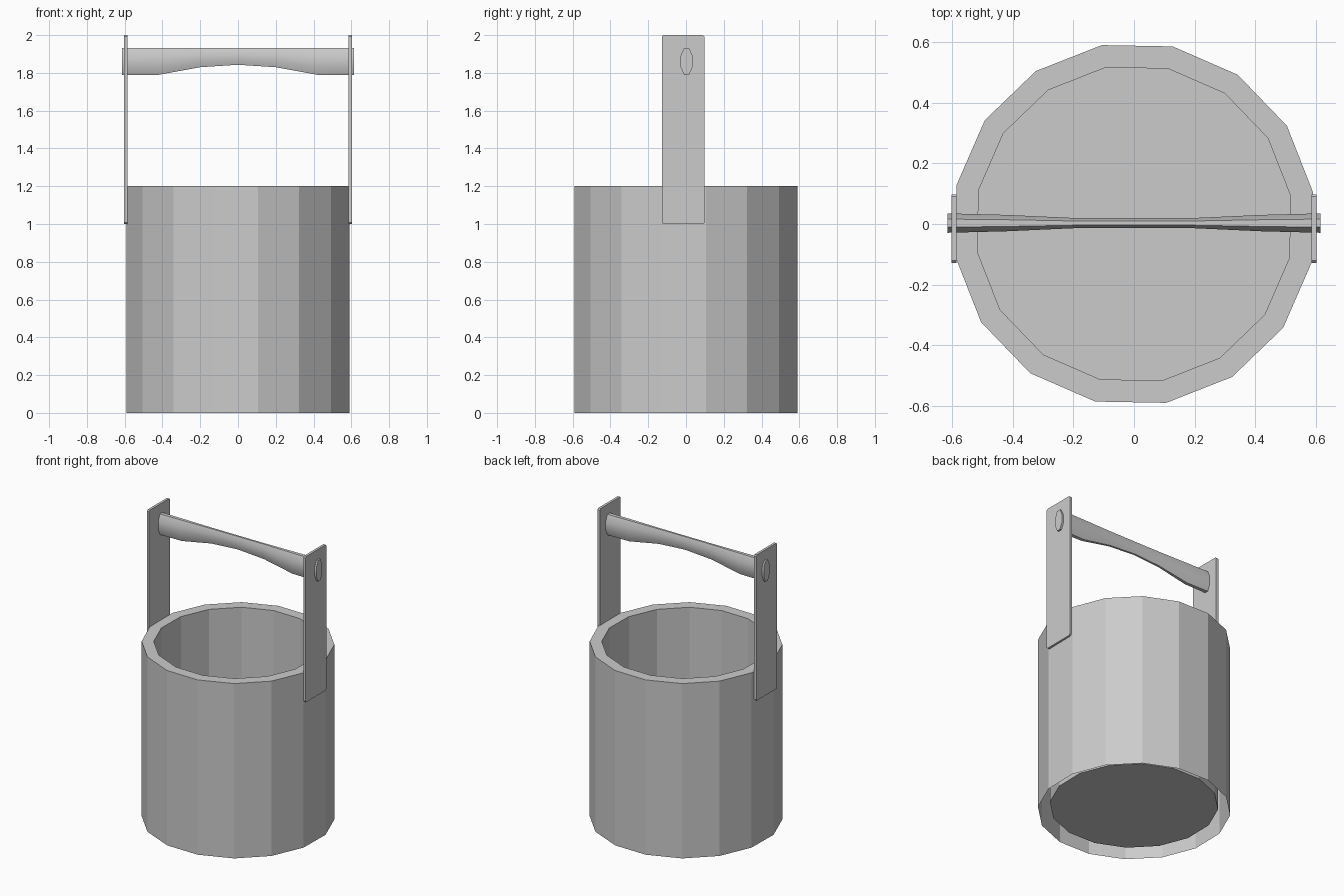
import bpy, bmesh, math

if "Cube" in bpy.data.objects:
    bpy.data.objects.remove(bpy.data.objects["Cube"])

SIDES = 16
TURN = math.radians(10.2)


def finish(name, bm):
    me = bpy.data.meshes.new(name)
    bm.to_mesh(me)
    bm.free()
    ob = bpy.data.objects.new(name, me)
    bpy.context.collection.objects.link(ob)
    return ob


def bridge(bm, rings):
    # quads between consecutive closed rings
    for a, b in zip(rings, rings[1:]):
        n = len(a)
        for i in range(n):
            j = (i + 1) % n
            bm.faces.new((a[i], a[j], b[j], b[i]))


# Bucket: outer wall, flat rim, inner wall and raised floor, open underneath
bm = bmesh.new()
rings = []
for r, z in [(0.6, 0), (0.6, 1.2), (0.525, 1.2), (0.525, 0.04)]:
    angles = [TURN + math.tau * k / SIDES for k in range(SIDES)]
    rings.append([bm.verts.new((r * math.cos(a), r * math.sin(a), z)) for a in angles])
bridge(bm, rings)
bm.faces.new(rings[-1])
finish("bucket", bm)

# Upright straps with slightly clipped corners
for name, s in (("left_strap", -1), ("right_strap", 1)):
    bm = bmesh.new()
    bmesh.ops.create_cube(bm, size=1)
    for v in bm.verts:
        v.co = (s * 0.594 + v.co.x * 0.017, -0.015 + v.co.y * 0.226, 1.5 + v.co.z)
    corners = [e for e in bm.edges if abs(e.verts[0].co.x - e.verts[1].co.x) > 0.01]
    bmesh.ops.bevel(bm, geom=corners, offset=0.008, segments=1, affect='EDGES')
    finish(name, bm)

# Handle: octagonal bar, thinner and arched underneath at the middle
half = [(0, 0.016, 1.843), (0.2, 0.017, 1.83), (0.42, 0.027, 1.79), (0.615, 0.032, 1.79)]
stations = [(-x, w, z) for x, w, z in reversed(half[1:])] + half
TOP = 1.932
bm = bmesh.new()
rings = []
for x, w, low in stations:
    ring = []
    for k in range(8):
        a = math.radians(22.5 + 45 * k)
        c = math.cos(math.radians(22.5))
        ring.append(bm.verts.new((x, 0.003 + w * math.cos(a) / c,
                                  (TOP + low) / 2 + (TOP - low) / 2 * math.sin(a) / c)))
    rings.append(ring)
bridge(bm, rings)
bm.faces.new(rings[0])
bm.faces.new(rings[-1])
bmesh.ops.recalc_face_normals(bm, faces=bm.faces[:])
handle = finish("handle", bm)
bpy.context.view_layer.objects.active = handle
handle.select_set(True)
bpy.ops.object.shade_smooth_by_angle(angle=math.radians(30))
